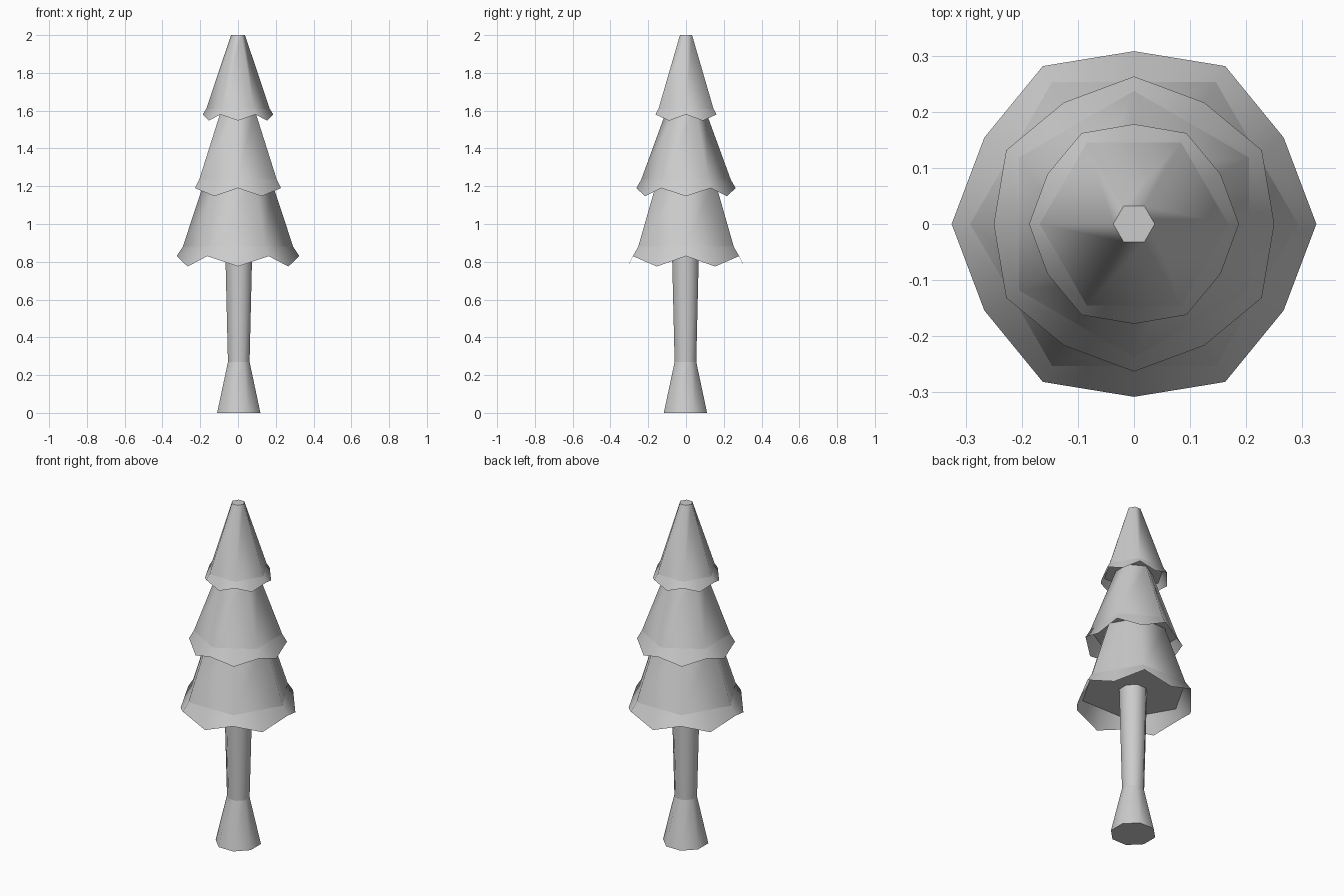
import bpy, bmesh
from math import cos, sin, pi, radians

if "Cube" in bpy.data.objects:
    bpy.data.objects.remove(bpy.data.objects["Cube"])


def ring(bm, n, r, z, turn=0.0, centre=(0, 0)):
    return [bm.verts.new((centre[0] + r * cos(turn + 2 * pi * i / n),
                          centre[1] + r * sin(turn + 2 * pi * i / n), z)) for i in range(n)]


def bridge(bm, low, high):
    n = len(low)
    for i in range(n):
        j = (i + 1) % n
        bm.faces.new((low[i], low[j], high[j], high[i])).smooth = True


def sharpen(bm, verts):
    # keep horizontal rings crisp while the sides shade smoothly
    for i, v in enumerate(verts):
        e = bm.edges.get((v, verts[(i + 1) % len(verts)]))
        if e:
            e.smooth = False


def finish(bm, name):
    me = bpy.data.meshes.new(name)
    bm.to_mesh(me)
    bm.free()
    ob = bpy.data.objects.new(name, me)
    bpy.context.collection.objects.link(ob)
    return ob


def trunk():
    bm = bmesh.new()
    rings = [ring(bm, 8, r, z, pi / 8, (0.004, -0.003))
             for r, z in ((0.124, 0), (0.062, 0.27), (0.078, 0.89))]
    bridge(bm, rings[0], rings[1])
    bridge(bm, rings[1], rings[2])
    bm.faces.new(rings[0][::-1])
    bm.faces.new(rings[2])
    for r in rings:
        sharpen(bm, r)
    finish(bm, "trunk")


def tier(name, turn, hem, top, corner, mid):
    """Closed six-sided cone plus a flared zigzag skirt; pairs are (radius, z)."""
    bm = bmesh.new()
    # cone body
    low, high = ring(bm, 6, *hem, turn), ring(bm, 6, *top, turn)
    bridge(bm, low, high)
    bm.faces.new(low[::-1])
    bm.faces.new(high)
    sharpen(bm, low)
    sharpen(bm, high)
    # skirt: corners alternate with lower mid points
    upper, edge = [], []
    for i in range(12):
        a = turn + radians(30) * i
        r = hem[0] * (cos(pi / 6) if i % 2 else 1)
        upper.append(bm.verts.new((r * cos(a), r * sin(a), hem[1])))
        r, z = mid if i % 2 else corner
        edge.append(bm.verts.new((r * cos(a), r * sin(a), z)))
    bridge(bm, edge, upper)
    finish(bm, name)


trunk()
tier("lower_branches", 0, (0.292, 0.88), (0.175, 1.235), (0.325, 0.83), (0.308, 0.775))
tier("middle_branches", pi / 6, (0.237, 1.235), (0.10, 1.61), (0.263, 1.19), (0.25, 1.147))
tier("top_branches", 0, (0.168, 1.61), (0.037, 2.0), (0.187, 1.58), (0.178, 1.547))
